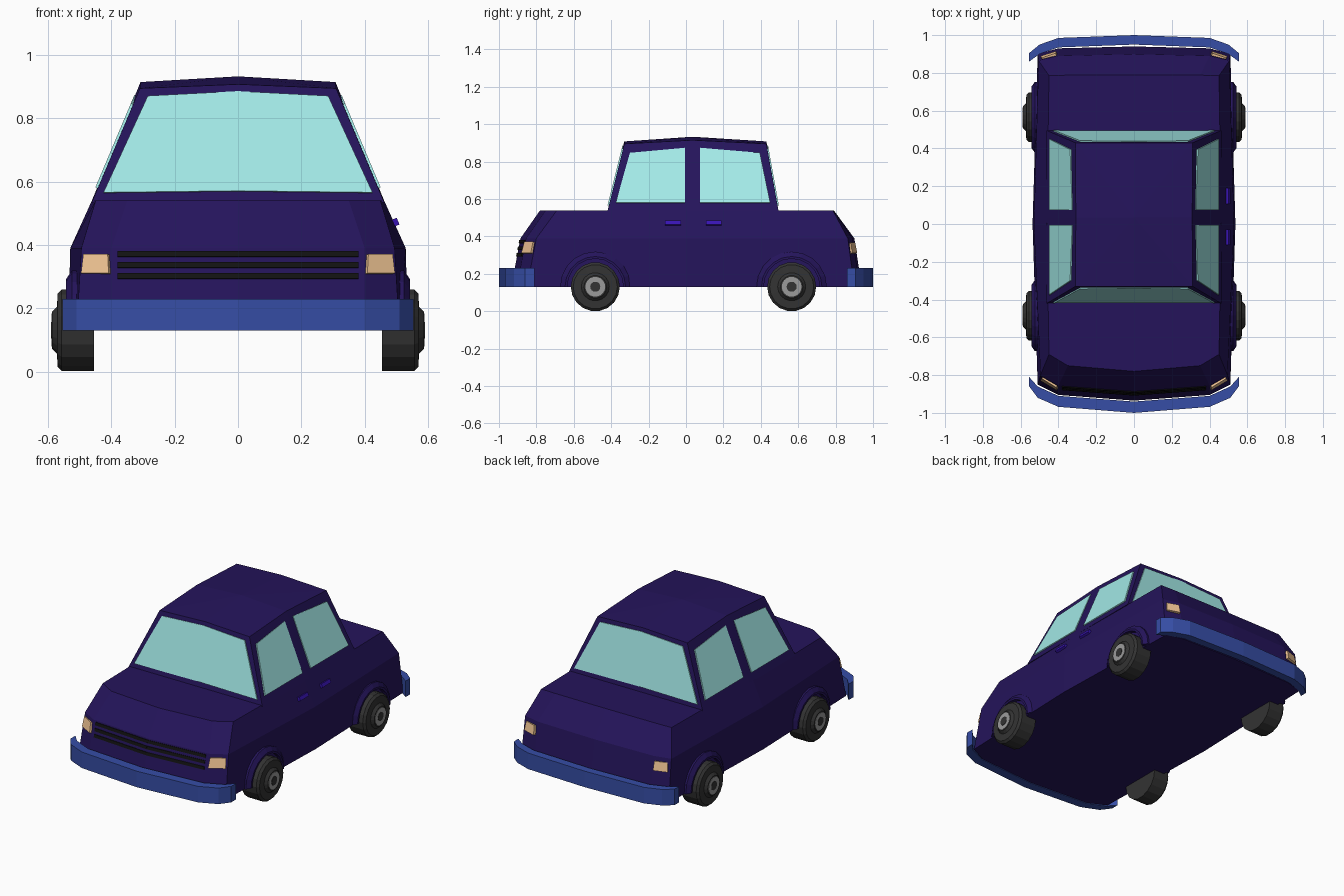
import bpy, bmesh, math
from mathutils import Vector

if "Cube" in bpy.data.objects:
    bpy.data.objects.remove(bpy.data.objects["Cube"])


def material(name, rgb):
    m = bpy.data.materials.new(name)
    m.diffuse_color = (*rgb, 1)
    m.use_nodes = True
    m.node_tree.nodes["Principled BSDF"].inputs["Base Color"].default_value = m.diffuse_color
    return m


PAINT = material("paint", (.018, .007, .105))
GLASS = material("glass", (.37, .83, .81))
BLUE = material("bumper_blue", (.037, .075, .38))
PEACH = material("lamp", (.9, .57, .3))
BLACK = material("black", (.006, .006, .006))
RUBBER = material("rubber", (.033, .033, .033))
METAL = material("metal", (.33, .33, .33))
HANDLE = material("handle", (.04, .007, .45))


def make(name, verts, faces, mat):
    me = bpy.data.meshes.new(name)
    me.from_pydata([tuple(v) for v in verts], [], faces)
    bm = bmesh.new()
    bm.from_mesh(me)
    bmesh.ops.recalc_face_normals(bm, faces=bm.faces)
    bm.to_mesh(me)
    bm.free()
    me.materials.append(mat)
    ob = bpy.data.objects.new(name, me)
    bpy.context.collection.objects.link(ob)
    return ob


def flip(p):
    return (-p[0], *p[1:])


def loft(name, halves, apex, mat):
    """Stack half-outlines (front centre to rear centre), mirrored, with a fan on top."""
    rings = [h + [flip(p) for p in reversed(h[1:-1])] for h in halves]
    n = len(rings[0])
    verts = [p for r in rings for p in r] + [apex]
    faces = [list(range(n))]
    for k in range(len(rings) - 1):
        for i in range(n):
            j = (i + 1) % n
            faces.append([k * n + i, k * n + j, (k + 1) * n + j, (k + 1) * n + i])
    b = (len(rings) - 1) * n
    faces += [[b + i, b + (i + 1) % n, len(verts) - 1] for i in range(n)]
    return make(name, verts, faces, mat)


def panel(name, polys, mat, t=.006, mirror=True):
    """Thin plates straddling the surface they lie on."""
    verts, faces = [], []
    for poly in polys + ([[flip(p) for p in q] for q in polys] if mirror else []):
        p = [Vector(v) for v in poly]
        nrm = (p[1] - p[0]).cross(p[2] - p[0]).normalized() * t
        b, n = len(verts), len(p)
        verts += [v - nrm for v in p] + [v + nrm for v in p]
        faces += [list(range(b, b + n)), list(range(b + n, b + 2 * n))]
        faces += [[b + i, b + (i + 1) % n, b + n + (i + 1) % n, b + n + i] for i in range(n)]
    return make(name, verts, faces, mat)


def lathe(name, profile, centre, side, mat, a0=0, a1=2 * math.pi, seg=18):
    """Sweep a closed (x, radius) profile about an x-parallel axis."""
    full = a1 - a0 > 6
    n, steps = len(profile), seg if full else seg + 1
    verts = []
    for s in range(steps):
        a = a0 + (a1 - a0) * s / seg
        verts += [(side * x, centre[0] + r * math.cos(a), centre[1] + r * math.sin(a))
                  for x, r in profile]
    faces = []
    for s in range(seg):
        u, w = s * n, ((s + 1) % steps) * n
        for i in range(n if not full else n - 1):
            j = (i + 1) % n
            faces.append([u + i, u + j, w + j, w + i])
    ends = [0, n - 1] if full else []
    faces += [[s * n + e for s in range(steps)] for e in ends]
    if not full:
        faces += [list(range(n)), list(range(seg * n, seg * n + n))]
    return make(name, verts, faces, mat)


def at(z, pts):
    return [(x, y, z) for x, y in pts]


# Lower body: sill, waist crease, bonnet level
loft("body", [
    at(.13, [(0, -.935), (.40, -.905), (.51, -.85), (.537, 0), (.51, .90), (.40, .93), (0, .94)]),
    at(.39, [(0, -.885), (.40, -.855), (.495, -.80), (.53, 0), (.505, .865), (.40, .89), (0, .90)]),
    at(.54, [(0, -.78), (.35, -.75), (.45, -.69), (.462, 0), (.45, .785), (.35, .788), (0, .79)]),
], (0, 0, .54), PAINT)

# Cabin with crowned roof
loft("cabin", [
    at(.535, [(0, -.42), (.462, -.42), (.464, .035), (.462, .495), (0, .495)]),
    [(0, -.33, .908), (.31, -.33, .895), (.308, .035, .915), (.31, .43, .895), (0, .43, .908)],
], (0, .035, .933), PAINT)


# Windows
def side_x(z):
    return .462 - .152 * (z - .54) / .36


def end_glass(name, y0, y1):
    def y(z):
        return y0 + (y1 - y0) * (z - .54) / .36
    pts = [(-.425, .565), (0, .57), (.425, .565), (.285, .87), (0, .885), (-.285, .87)]
    panel(name, [[(x, y(z), z) for x, z in pts]], GLASS, mirror=False)


end_glass("windscreen", -.42, -.33)
end_glass("rear_window", .495, .43)
for name, pts in (("front_side_windows", [(-.375, .58), (-.005, .58), (-.005, .872), (-.30, .845)]),
                  ("rear_side_windows", [(.075, .58), (.45, .58), (.395, .845), (.075, .872)])):
    panel(name, [[(side_x(z), y, z) for y, z in pts]], GLASS)

# Head and tail lamps
panel("headlights", [[(.405, -.874, .31), (.492, -.823, .31), (.485, -.811, .37), (.408, -.858, .37)]],
      PEACH, .008)
panel("tail_lights", [[(.41, .908, .31), (.492, .882, .31), (.485, .872, .365), (.412, .897, .365)]],
      PEACH, .008)


# Grille bars
def nose(x, z):
    return (x, -.935 + .05 * (z - .13) / .26 + .075 * x, z)


panel("grille", [[nose(0, z - .009), nose(.38, z - .009), nose(.38, z + .009), nose(0, z + .009)]
                 for z in (.302, .337, .372)], BLACK, .005)

# Wrap-around bumpers
for name, outer, inner in (
        ("front_bumper", [(.555, -.86), (.51, -.92), (.40, -.968), (0, -1)],
         [(0, -.94), (.40, -.91), (.51, -.86), (.555, -.81)]),
        ("rear_bumper", [(.555, .905), (.50, .95), (.40, .985), (0, 1)],
         [(0, .95), (.40, .935), (.50, .90), (.555, .86)])):
    plan = ([flip(p) for p in reversed(outer[:-1])])[::-1] + outer[::-1]
    plan += inner[::-1] + [flip(p) for p in inner[1:]]
    n = len(plan)
    make(name, at(.13, plan) + at(.23, plan),
         [list(range(n)), list(range(n, 2 * n))]
         + [[i, (i + 1) % n, n + (i + 1) % n, n + i] for i in range(n)], BLUE)

# Wheels, hubs and arches
for end, y in (("front", -.485), ("rear", .565)):
    for label, s in (("right", 1), ("left", -1)):
        tag = f"{end}_{label}"
        c = (y, .131)
        lathe(tag + "_tyre", [(.455, .131), (.557, .131), (.57, .118), (.572, .075), (.587, .06)],
              c, s, RUBBER)
        lathe(tag + "_rim", [(.57, .053), (.589, .053)], c, s, METAL)
        lathe(tag + "_hub", [(.57, .027), (.591, .027)], c, s, RUBBER)
        lathe(tag + "_arch", [(.47, .15), (.543, .15), (.543, .162), (.525, .188), (.47, .188)],
              c, s, PAINT, 0, math.pi, 10)

# Door handles, right side only
for name, y in (("front_door_handle", -.07), ("rear_door_handle", .148)):
    panel(name, [[(.503, y - .042, .462), (.503, y + .042, .462),
                  (.494, y + .042, .483), (.494, y - .042, .483)]], HANDLE, .008, False)
